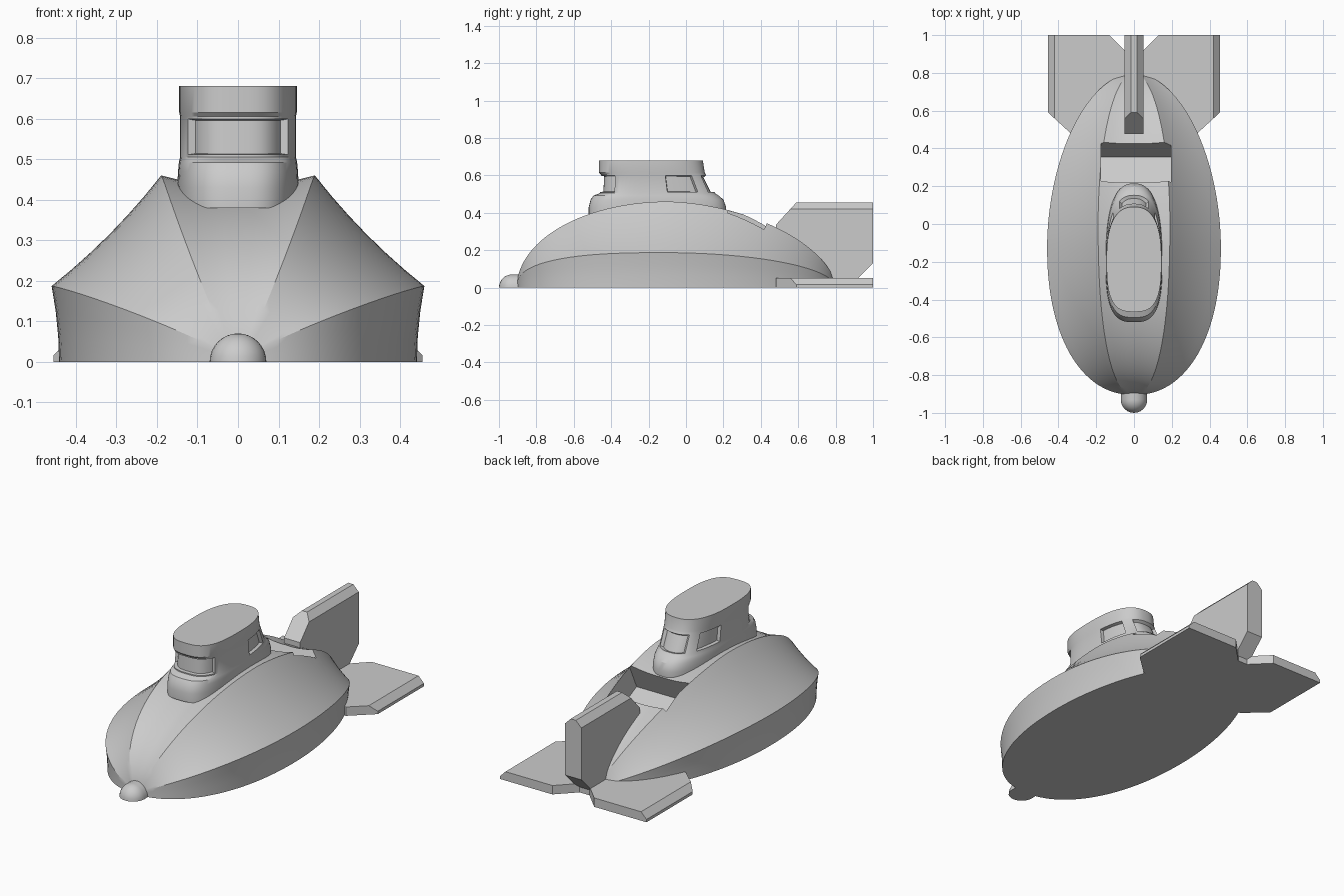
import bpy, bmesh, math
from mathutils import Matrix, Vector

cube = bpy.data.objects.get("Cube")
if cube:
    bpy.data.objects.remove(cube, do_unlink=True)

grey = bpy.data.materials.new("light grey")
grey.use_nodes = True
tone = (0.6, 0.6, 0.6, 1)
grey.diffuse_color = tone
grey.node_tree.nodes["Principled BSDF"].inputs["Base Color"].default_value = tone


def finish(name, bm, smooth=None):
    bmesh.ops.recalc_face_normals(bm, faces=bm.faces)
    mesh = bpy.data.meshes.new(name)
    bm.to_mesh(mesh)
    bm.free()
    mesh.materials.append(grey)
    obj = bpy.data.objects.new(name, mesh)
    bpy.context.collection.objects.link(obj)
    if smooth:
        shade(obj, smooth)
    return obj


def shade(obj, angle):
    bpy.ops.object.select_all(action="DESELECT")
    obj.select_set(True)
    bpy.context.view_layer.objects.active = obj
    bpy.ops.object.shade_smooth_by_angle(angle=math.radians(angle))


def loft(rings, caps=False):
    bm = bmesh.new()
    rows = [[bm.verts.new(p) for p in ring] for ring in rings]
    n = len(rows[0])
    for a, b in zip(rows, rows[1:]):
        for i in range(n):
            j = (i + 1) % n
            bm.faces.new((a[i], a[j], b[j], b[i]))
    if caps:
        bm.faces.new(rows[0])
        bm.faces.new(rows[-1])
    return bm


def clip_ground(bm):
    geom = bm.verts[:] + bm.edges[:] + bm.faces[:]
    cut = bmesh.ops.bisect_plane(bm, geom=geom, plane_co=(0, 0, 0),
                                 plane_no=(0, 0, -1), clear_outer=True)
    edges = [e for e in cut["geom_cut"] if isinstance(e, bmesh.types.BMEdge)]
    bmesh.ops.holes_fill(bm, edges=edges)


# Hull: one cross-section swept from nose to tail, with two hard chines
NOSE, TAIL = -0.905, 0.8


def swell(y, peak, front, rear):
    end, p = (NOSE, front) if y < peak else (TAIL, rear)
    t = min(1, (y - peak) / (end - peak))
    return max(0, 1 - t ** p) ** (1 / p)


def bow(a, b, sag, steps):
    # slightly hollow panel between two chines
    a, b = Vector(a), Vector(b)
    mid = (a + b) / 2 * sag
    ts = [i / steps for i in range(steps)]
    return [a * (1 - t) ** 2 + mid * 2 * t * (1 - t) + b * t * t for t in ts]


def hull_ring(y):
    x1 = 0.46 * swell(y, -0.12, 2.2, 1.9)
    z1 = 0.187 * swell(y, -0.12, 2.6, 2)
    x2 = 0.19 * swell(y, 0, 2.3, 2)
    z2 = 0.46 * swell(y, -0.1, 2, 1.75)
    half = bow((x1 * 0.96, 0), (x1, z1), 0.98, 3)
    half += bow((x1, z1), (x2, z2), 0.95, 6)
    half += bow((x2, z2), (0, z2 * 0.95), 0.96, 4)
    ring = [(p.x, y, p.y) for p in half] + [(0, y, z2 * 0.95)]
    return ring + [(-x, y, z) for x, y, z in ring[-2::-1]]


N = 56
mid, span = (NOSE + TAIL) / 2, (TAIL - NOSE) / 2
bm = loft([hull_ring(mid - span * math.cos(math.pi * i / N)) for i in range(N + 1)])
bmesh.ops.remove_doubles(bm, verts=bm.verts, dist=0.0005)
hull = finish("hull", bm)

# Rear bay: a box tilted to the slope of the deck is cut out
bm = bmesh.new()
bmesh.ops.create_cube(bm, size=1, matrix=(
    Matrix.Translation((0.01, 0.337, 0.393)) @ Matrix.Rotation(math.radians(-25), 4, "X")
    @ Matrix.Translation((0, 0, -0.07)) @ Matrix.Diagonal((0.37, 0.215, 0.24, 1))))
cutter = finish("bay_cutter", bm)
cutter.hide_render = True
mod = hull.modifiers.new("bay", "BOOLEAN")
mod.operation, mod.solver, mod.object = "DIFFERENCE", "EXACT", cutter
bpy.context.view_layer.objects.active = hull
bpy.ops.object.modifier_apply(modifier="bay")
bpy.data.objects.remove(cutter, do_unlink=True)
shade(hull, 24)

# Cabin: rounded plan at each height (z, front y, rear y, half width)
LEVELS = [(0.38, -0.52, 0.21, 0.15), (0.43, -0.52, 0.215, 0.15),
          (0.47, -0.51, 0.2, 0.148), (0.492, -0.495, 0.175, 0.146),
          (0.505, -0.46, 0.155, 0.143), (0.605, -0.455, 0.105, 0.143),
          (0.615, -0.465, 0.1, 0.145), (0.68, -0.465, 0.09, 0.145)]
SIDES = 72


def plan(z, front, rear, width):
    ring = []
    for i in range(SIDES):
        a = 2 * math.pi * i / SIDES
        s, c = math.sin(a), math.cos(a)
        reach, p = (rear + 0.19, 2.5) if s > 0 else (-0.19 - front, 3)
        x = width * math.copysign(abs(c) ** (2 / p), c)
        y = -0.19 + reach * math.copysign(abs(s) ** (2 / p), s)
        ring.append((x, y, z))
    return ring


bm = loft([plan(*level) for level in LEVELS], caps=True)


def is_window(face):
    c = face.calc_center_median()
    if not 0.505 < c.z < 0.605 or abs(face.normal.z) > 0.9:
        return False
    return c.y < -0.37 or -0.12 < c.y < 0.06 or c.y > 0.09


bmesh.ops.recalc_face_normals(bm, faces=bm.faces)
panes = [f for f in bm.faces if is_window(f)]
bmesh.ops.inset_region(bm, faces=panes, thickness=0.006, depth=0, use_even_offset=True)
bmesh.ops.inset_region(bm, faces=panes, thickness=0.003, depth=-0.018, use_even_offset=True)
finish("cabin", bm, 28)

# Nose knob: a half-buried capsule
bm = bmesh.new()
bmesh.ops.create_uvsphere(bm, u_segments=24, v_segments=16, radius=0.07)
for v in bm.verts:
    v.co.y += -0.93 if v.co.y < 0.001 else -0.85
clip_ground(bm)
finish("nose_knob", bm, 40)

# Tail fins: one chamfered blade, turned about the long axis
OUTLINE = [(0, 0.48), (0.335, 0.48), (0.455, 0.59), (0.455, 1), (0.13, 1), (0.03, 0.9), (0, 0.9)]


def fin(name, angle):
    bm = loft([[(x, y, r) for r, y in OUTLINE] for x in (-0.05, 0.05)], caps=True)
    tips = [e for e in bm.edges if all(v.co.z > 0.45 for v in e.verts)
            and abs(e.verts[0].co.y - e.verts[1].co.y) > 0.1]
    bmesh.ops.bevel(bm, geom=tips, offset=0.034, segments=1, affect="EDGES")
    bmesh.ops.rotate(bm, verts=bm.verts, cent=(0, 0, 0),
                     matrix=Matrix.Rotation(math.radians(angle), 3, "Y"))
    if angle:
        clip_ground(bm)
    finish(name, bm)


fin("top_fin", 0)
fin("left_fin", 90)
fin("right_fin", -90)
